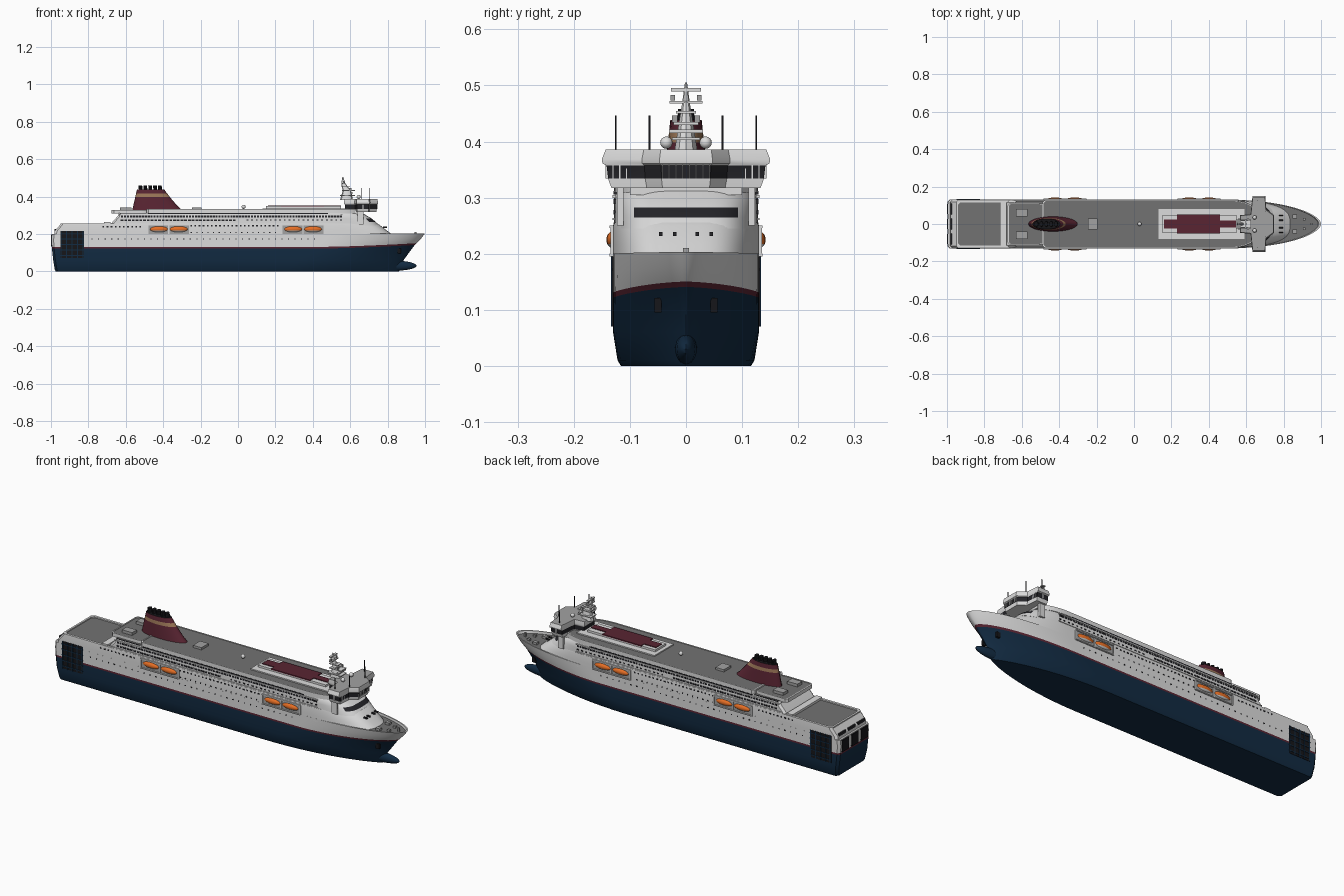
import bpy, bmesh, math
from mathutils import Vector, Matrix

COLORS = {
    "white": (0.72, 0.72, 0.72), "navy": (0.006, 0.024, 0.055), "maroon": (0.10, 0.018, 0.032),
    "deck_grey": (0.17, 0.17, 0.17), "dark_glass": (0.018, 0.018, 0.022), "black": (0.008, 0.008, 0.01),
    "orange": (0.85, 0.17, 0.02), "tan": (0.34, 0.19, 0.10), "mid_grey": (0.36, 0.36, 0.36),
}
NAMES = list(COLORS)
MATS = []
for n, c in COLORS.items():
    m = bpy.data.materials.new(n)
    m.diffuse_color = (*c, 1)
    MATS.append(m)


def finish(name, bm):
    bmesh.ops.recalc_face_normals(bm, faces=bm.faces[:])
    me = bpy.data.meshes.new(name)
    bm.to_mesh(me)
    bm.free()
    for m in MATS:
        me.materials.append(m)
    ob = bpy.data.objects.new(name, me)
    bpy.context.collection.objects.link(ob)
    return ob


def loft(name, rings, bands, bottom, top):
    """Skin closed rings; one colour per band plus the two caps."""
    bm = bmesh.new()
    vs = [[bm.verts.new(p) for p in r] for r in rings]
    n = len(vs[0])
    for a, b, col in zip(vs, vs[1:], bands):
        for i in range(n):
            j = (i + 1) % n
            bm.faces.new((a[i], a[j], b[j], b[i])).material_index = NAMES.index(col)
    bm.faces.new(vs[0][::-1]).material_index = NAMES.index(bottom)
    bm.faces.new(vs[-1]).material_index = NAMES.index(top)
    return finish(name, bm)


def boxes(name, items, col):
    """items: (x, y, z, length, width, height)"""
    bm = bmesh.new()
    for x, y, z, l, w, h in items:
        bmesh.ops.create_cube(bm, size=1, matrix=Matrix.Translation((x, y, z)) @ Matrix.Diagonal((l, w, h, 1)))
    for f in bm.faces:
        f.material_index = NAMES.index(col)
    return finish(name, bm)


def both(items):
    return [(x, s * y, z, l, w, h) for x, y, z, l, w, h in items for s in (1, -1)]


def plan(z, aft, shoulder, fore, w, q, sheer=0.0, n=20):
    """Ship-shaped plan outline with a curved front end."""
    half = [(aft, w - 0.012), (aft + 0.012, w)]
    for i in range(n):
        a = i / n * math.pi / 2
        half.append((shoulder + (fore - shoulder) * math.sin(a), w * math.cos(a) ** q))
    full = half + [(fore, 0)] + [(x, -y) for x, y in reversed(half)]
    return [Vector((x, y, z + sheer * max(0, (x - 0.45) / 0.55) ** 1.5)) for x, y in full]


def ellipse(z, x0, x1, w, n=28):
    c, r = (x0 + x1) / 2, (x1 - x0) / 2
    return [Vector((c + r * math.cos(k * math.tau / n), w * math.sin(k * math.tau / n), z)) for k in range(n)]


# Hull with waterline stripe, flared bow and sunken foredeck
loft("hull", [
    plan(0.000, -0.975, 0.25, 0.86, 0.116, 1.6),
    plan(0.010, -0.980, 0.27, 0.87, 0.122, 1.6),
    plan(0.060, -0.988, 0.33, 0.885, 0.130, 1.5),
    plan(0.122, -0.995, 0.42, 0.945, 0.130, 1.3, 0.022),
    plan(0.131, -0.995, 0.43, 0.955, 0.130, 1.25, 0.022),
    plan(0.165, -0.998, 0.47, 0.98, 0.130, 1.15, 0.012),
    plan(0.200, -0.995, 0.50, 1.0, 0.130, 1.1, 0.003),
    plan(0.200, -0.985, 0.50, 0.99, 0.125, 1.1, 0.003),
    plan(0.187, -0.985, 0.50, 0.985, 0.125, 1.1, 0.003),
], ["navy"] * 3 + ["maroon"] + ["white"] * 4, "navy", "deck_grey")

# Bulbous bow
bm = bmesh.new()
bmesh.ops.create_uvsphere(bm, u_segments=20, v_segments=12, radius=1,
                          matrix=Matrix.Translation((0.835, 0, 0.03)) @ Matrix.Diagonal((0.12, 0.02, 0.027, 1)))
for f in bm.faces:
    f.material_index = NAMES.index("navy")
finish("bulbous_bow", bm)

# Lower superstructure, full length
loft("lower_superstructure", [
    plan(0.185, -0.985, 0.50, 0.84, 0.1298, 0.65),
    plan(0.215, -0.980, 0.50, 0.80, 0.1298, 0.6),
    plan(0.250, -0.950, 0.50, 0.755, 0.1298, 0.6),
    plan(0.256, -0.950, 0.50, 0.745, 0.129, 0.6),
    plan(0.256, -0.940, 0.50, 0.735, 0.116, 0.6),
    plan(0.250, -0.940, 0.50, 0.735, 0.116, 0.6),
], ["white"] * 5, "white", "deck_grey")

# Upper superstructure with a forward window band
upper = loft("upper_superstructure", [
    plan(0.245, -0.685, 0.50, 0.755, 0.128, 0.5),
    plan(0.265, -0.670, 0.50, 0.735, 0.128, 0.5),
    plan(0.282, -0.655, 0.50, 0.715, 0.128, 0.5),
    plan(0.300, -0.640, 0.50, 0.685, 0.128, 0.5),
    plan(0.312, -0.640, 0.50, 0.665, 0.122, 0.5),
], ["white"] * 4, "white", "deck_grey")
for f in upper.data.polygons:
    if f.normal.x > 0.5 and 0.266 < f.center.z < 0.281:
        f.material_index = NAMES.index("dark_glass")

# Roof decks
def roof(name, aft, shoulder, fore, w, z0, z1):
    loft(name, [plan(z0, aft, shoulder, fore, w, 0.5), plan(z1, aft, shoulder, fore, w, 0.5),
                plan(z1, aft + 0.006, shoulder, fore - 0.006, w - 0.004, 0.5),
                plan(z1 - 0.003, aft + 0.006, shoulder, fore - 0.006, w - 0.004, 0.5)],
         ["white"] * 3, "white", "deck_grey")

roof("main_roof", -0.49, 0.5, 0.66, 0.128, 0.309, 0.333)
roof("aft_roof", -0.675, -0.52, -0.45, 0.112, 0.309, 0.329)
boxes("aft_cross_deck", [(-0.70, 0, 0.258, 0.035, 0.25, 0.012)], "white")
boxes("roof_house_walls", [(0.35, 0, 0.339, 0.40, 0.09, 0.018), (0.36, 0, 0.334, 0.46, 0.16, 0.006)], "white")
boxes("roof_house_top", [(0.345, 0, 0.349, 0.23, 0.10, 0.006), (0.20, 0, 0.349, 0.08, 0.05, 0.006),
                         (0.50, 0, 0.349, 0.10, 0.036, 0.006)], "maroon")
boxes("roof_vents", both([(-0.6, 0.06, 0.333, 0.06, 0.04, 0.016), (-0.22, 0.015, 0.336, 0.05, 0.03, 0.012)]), "mid_grey")

# Deck lips along the side
boxes("deck_lips", both([(-0.04, 0.128, 0.302, 1.2, 0.006, 0.005), (-0.05, 0.129, 0.262, 1.22, 0.004, 0.004)]), "white")

# Window rows and portholes
def row(x0, x1, step, y, z, l, h):
    k = int((x1 - x0) / step)
    return [(x0 + i * step, y, z, l, 0.005, h) for i in range(k + 1)]

wins = row(-0.62, 0.56, 0.0158, 0.1265, 0.293, 0.012, 0.009)
wins += row(-0.62, -0.02, 0.02, 0.127, 0.274, 0.015, 0.008) + row(0.05, 0.56, 0.025, 0.127, 0.274, 0.010, 0.006)
wins += row(-0.25, 0.22, 0.022, 0.1285, 0.243, 0.009, 0.007) + row(-0.72, -0.51, 0.022, 0.1285, 0.238, 0.009, 0.007)
wins += row(-0.78, 0.44, 0.035, 0.1285, 0.172, 0.006, 0.006) + row(-0.25, 0.22, 0.03, 0.1285, 0.208, 0.006, 0.006)
boxes("side_windows", both(wins), "dark_glass")
boxes("promenade_opening", both([(0.0, 0.1265, 0.309, 0.96, 0.005, 0.006), (-0.56, 0.118, 0.309, 0.14, 0.012, 0.006)]), "dark_glass")
boxes("front_portholes", [(0.786, s * y, 0.235, 0.02, 0.007, 0.007) for y in (0.02, 0.045) for s in (1, -1)], "dark_glass")

# Stern side grilles, stern doors and their frames
boxes("side_grille", both([(-0.887, 0.1285, 0.143, 0.125, 0.006, 0.145)]), "black")
bars = [(-0.887, 0.131, 0.085 + 0.029 * i, 0.125, 0.005, 0.005) for i in range(5)]
bars += [(-0.945 + 0.029 * i, 0.131, 0.143, 0.005, 0.005, 0.145) for i in range(5)]
boxes("grille_bars", both(bars), "navy")
boxes("stern_doors", [(-0.995, y, 0.165, 0.012, 0.055, 0.062) for y in (-0.08, 0, 0.08)], "black")
boxes("stern_upper_openings", [(-0.978, y, 0.219, 0.008, 0.06, 0.014) for y in (-0.08, 0, 0.08)], "dark_glass")

# Lifeboats in their recesses
bays = (-0.37, 0.348)
boxes("lifeboat_recess", both([(x, 0.128, 0.222, 0.225, 0.006, 0.05) for x in bays]), "mid_grey")
boxes("lifeboat_frames", both([(x + d, 0.131, 0.222, 0.006, 0.008, 0.05) for x in bays for d in (-0.112, 0, 0.112)]
      + [(x, 0.131, z, 0.225, 0.01, 0.005) for x in bays for z in (0.198, 0.248)]), "white")
bm = bmesh.new()
for x in bays:
    for d in (-0.053, 0.053):
        for s in (1, -1):
            bmesh.ops.create_uvsphere(bm, u_segments=16, v_segments=12, radius=1,
                matrix=Matrix.Translation((x + d, s * 0.128, 0.225)) @ Matrix.Diagonal((0.049, 0.014, 0.016, 1)))
for f in bm.faces:
    f.material_index = NAMES.index("orange" if f.calc_center_median().z > 0.217 else "white")
finish("lifeboats", bm)

# Funnel with tan band and black exhausts
def funnel_ring(z):
    t = (z - 0.328) / 0.11
    return ellipse(z, -0.565 + 0.025 * t, -0.30 - 0.095 * t ** 0.85, 0.040 - 0.012 * t)

loft("funnel", [funnel_ring(z) for z in (0.328, 0.35, 0.385, 0.398, 0.415, 0.438)],
     ["maroon", "maroon", "maroon", "tan", "maroon"], "maroon", "black")
for i in range(5):
    x = -0.52 + i * 0.026
    loft(f"exhaust_{i}", [ellipse(0.43, x - 0.01, x + 0.01, 0.016, 12), ellipse(0.458, x - 0.012, x + 0.008, 0.014, 12)],
         ["black"], "black", "black")

# Bridge with wings and wraparound windows
HALF = [(0.57, 0.045), (0.625, 0.05), (0.635, 0.143), (0.70, 0.143), (0.705, 0.075), (0.745, 0.045)]
def bridge_ring(z, k):
    pts = HALF + [(x, -y) for x, y in reversed(HALF)]
    return [Vector((0.66 + (x - 0.66) * k, y * k, z)) for x, y in pts]

loft("bridge", [bridge_ring(z, k) for z, k in ((0.317, 0.93), (0.334, 0.97), (0.357, 0.99), (0.361, 1.04), (0.368, 1.05),
                                               (0.386, 1.0))],
     ["white", "dark_glass", "white", "white", "white"], "white", "mid_grey")
mull = [(0.668, s * 0.1405, 0.346, 0.004, 0.006, 0.024) for s in (1, -1)]
mull += both([(0.70, 0.082 + 0.012 * i, 0.346, 0.004, 0.002, 0.024) for i in range(5)]
             + [(0.745, 0.006 + 0.012 * i, 0.346, 0.004, 0.002, 0.024) for i in range(4)])
boxes("bridge_mullions", mull, "white")
boxes("bridge_supports", both([(0.655, 0.117, 0.285, 0.03, 0.012, 0.07), (0.62, 0.05, 0.315, 0.09, 0.1, 0.02)]), "white")

# Radar mast, scanners and whip aerials
loft("mast", [ellipse(0.38, 0.545, 0.615, 0.022, 10), ellipse(0.43, 0.56, 0.605, 0.014, 10),
              ellipse(0.47, 0.552, 0.574, 0.007, 10), ellipse(0.505, 0.558, 0.563, 0.002, 10)],
     ["white"] * 3, "white", "white")
boxes("mast_platforms", [(0.585, 0, 0.405, 0.08, 0.05, 0.005), (0.59, 0, 0.432, 0.07, 0.045, 0.005),
                         (0.575, 0, 0.452, 0.05, 0.035, 0.004), (0.565, 0, 0.47, 0.016, 0.058, 0.005),
                         (0.562, 0, 0.492, 0.012, 0.054, 0.006), (0.61, 0, 0.418, 0.012, 0.06, 0.006)], "white")
boxes("mast_lamps", both([(0.60, 0.02, 0.440, 0.012, 0.01, 0.012), (0.565, 0.024, 0.478, 0.008, 0.008, 0.01)]), "mid_grey")
boxes("aerials", both([(0.66, 0.125, 0.415, 0.003, 0.003, 0.062), (0.705, 0.065, 0.415, 0.003, 0.003, 0.062)]), "black")
bm = bmesh.new()
for x, y, z, r in ((0.03, 0, 0.345, 0.011), (0.645, 0.035, 0.398, 0.011), (0.645, -0.035, 0.398, 0.011)):
    bmesh.ops.create_uvsphere(bm, u_segments=14, v_segments=8, radius=r, matrix=Matrix.Translation((x, y, z)))
finish("radomes", bm)

# Foredeck gear and hull anchors
boxes("winches", both([(0.86, 0.04, 0.194, 0.025, 0.02, 0.014), (0.91, 0.025, 0.194, 0.015, 0.012, 0.012)])
      + [(0.95, 0, 0.198, 0.01, 0.01, 0.024)], "mid_grey")
boxes("anchors", both([(0.862, 0.050, 0.108, 0.02, 0.012, 0.026)]), "black")

# Shading: smooth curves, keep edges sharp
for ob in bpy.context.scene.objects:
    ob.select_set(True)
    bpy.context.view_layer.objects.active = ob
bpy.ops.object.shade_smooth_by_angle(angle=math.radians(30))
